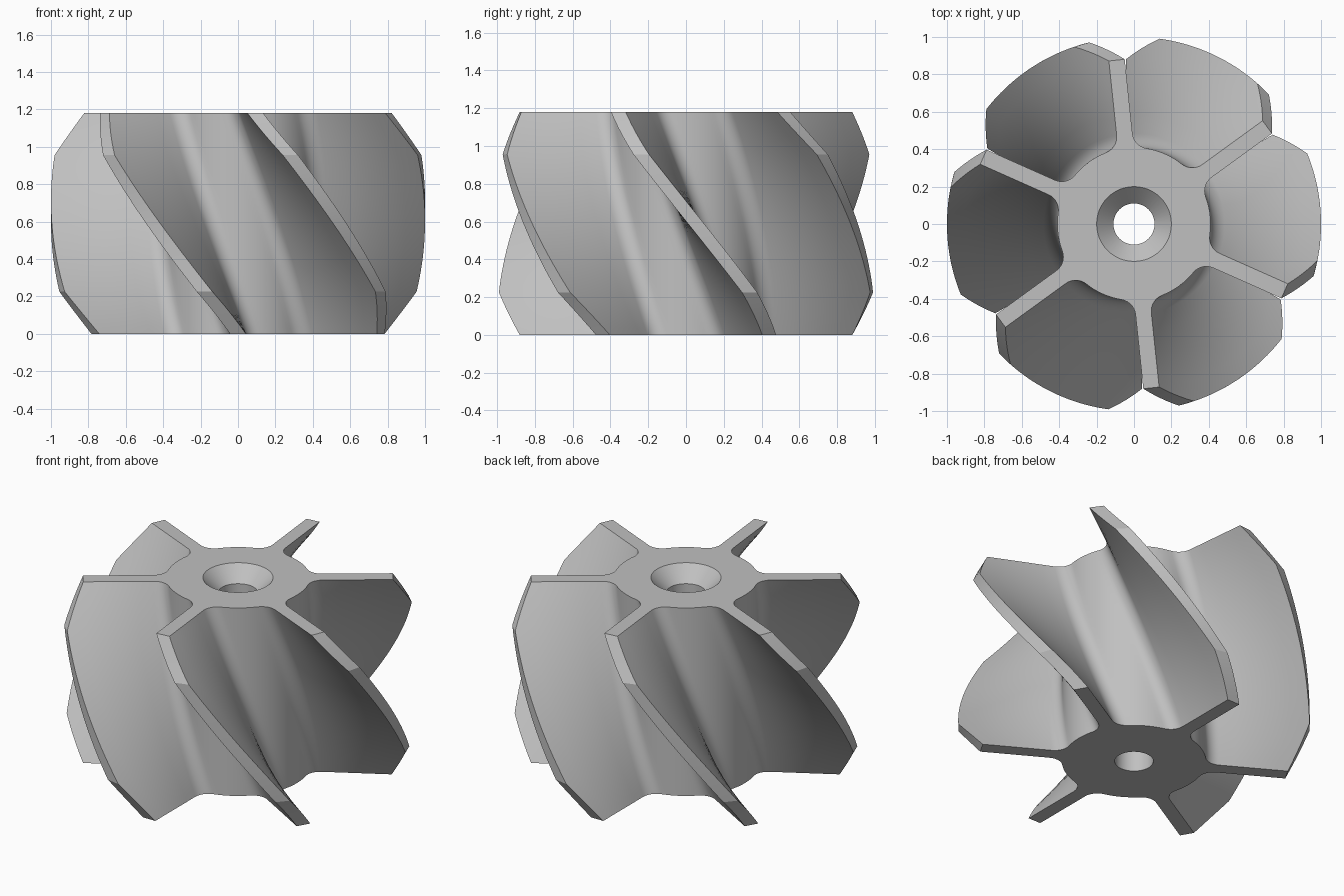
import bpy, bmesh
from math import sin, cos, sqrt, atan2, pi, radians

cube = bpy.data.objects.get("Cube")
if cube:
    bpy.data.objects.remove(cube, do_unlink=True)

HEIGHT, BLADES = 1.18, 6
HUB, FILLET, HALF = 0.41, 0.09, 0.0425      # hub radius, root fillet, half blade thickness
OUTER, END, CHAMFER = 1.0, 0.882, 0.225     # tip radius, tip radius at the ends, chamfer height
TWIST, START = radians(-54), radians(-30)   # twist over the height, blade angle at the bottom
HOLE, SINK = 0.11, 0.2                      # bore and countersink radii


def half_outline(tip):
    """Half of one blade sector, from the tip down to the middle of the hub arc."""
    u_tip = sqrt(tip * tip - HALF * HALF)
    v = HALF + FILLET
    u = sqrt((HUB + FILLET) ** 2 - v * v)
    theta = atan2(v, u)
    pts = [(u_tip + (u - u_tip) * i / 5, HALF) for i in range(5)]
    for i in range(8):
        a = 1.5 * pi + (theta - pi / 2) * i / 7
        pts.append((u + FILLET * cos(a), v + FILLET * sin(a)))
    for i in range(1, 5):
        a = theta + (pi / BLADES - theta) * i / 4
        pts.append((HUB * cos(a), HUB * sin(a)))
    return pts


def section(bm, z):
    """One closed, twisted ring of vertices at height z."""
    edge = min(z, HEIGHT - z, CHAMFER) / CHAMFER
    half = half_outline(END + (OUTER - END) * edge)
    sector = [(u, -v) for u, v in half[-2::-1]] + half
    turn = START + TWIST * z / HEIGHT
    ring = []
    for k in range(BLADES):
        a = turn + k * 2 * pi / BLADES
        ring += [bm.verts.new((u * cos(a) - v * sin(a), u * sin(a) + v * cos(a), z))
                 for u, v in sector]
    return ring


def circle(bm, radius, z, n=48):
    return [bm.verts.new((radius * cos(2 * pi * i / n), radius * sin(2 * pi * i / n), z))
            for i in range(n)]


def skin(bm, rings):
    for a, b in zip(rings, rings[1:]):
        for i in range(len(a)):
            j = (i + 1) % len(a)
            bm.faces.new((a[i], a[j], b[j], b[i]))


def cap(bm, *rings):
    edges = [bm.edges.get((r[i - 1], r[i])) for r in rings for i in range(len(r))]
    bmesh.ops.triangle_fill(bm, edges=edges, use_beauty=True)


bm = bmesh.new()

# Twisted hub and blades, with exact rings at the chamfer lines
middle = HEIGHT - 2 * CHAMFER
levels = [CHAMFER * i / 6 for i in range(6)]
levels += [CHAMFER + middle * i / 20 for i in range(21)]
levels += [HEIGHT - CHAMFER + CHAMFER * i / 6 for i in range(1, 7)]
body = [section(bm, z) for z in levels]
skin(bm, body)

# Through bore with a countersink at the top
bore = [circle(bm, HOLE, 0), circle(bm, HOLE, HEIGHT - (SINK - HOLE)), circle(bm, SINK, HEIGHT)]
skin(bm, bore)

# Flat end faces
cap(bm, body[0], bore[0])
cap(bm, body[-1], bore[-1])
bmesh.ops.recalc_face_normals(bm, faces=bm.faces)

mesh = bpy.data.meshes.new("bladed_rotor")
bm.to_mesh(mesh)
bm.free()
rotor = bpy.data.objects.new("bladed_rotor", mesh)
bpy.context.collection.objects.link(rotor)

# Plain grey material
grey = bpy.data.materials.new("light grey")
grey.use_nodes = True
colour = (0.53, 0.53, 0.53, 1)
grey.diffuse_color = colour
grey.node_tree.nodes["Principled BSDF"].inputs["Base Color"].default_value = colour
mesh.materials.append(grey)

# Smooth flanks, sharp edges
bpy.ops.object.select_all(action="DESELECT")
rotor.select_set(True)
bpy.context.view_layer.objects.active = rotor
bpy.ops.object.shade_smooth_by_angle(angle=radians(20))
